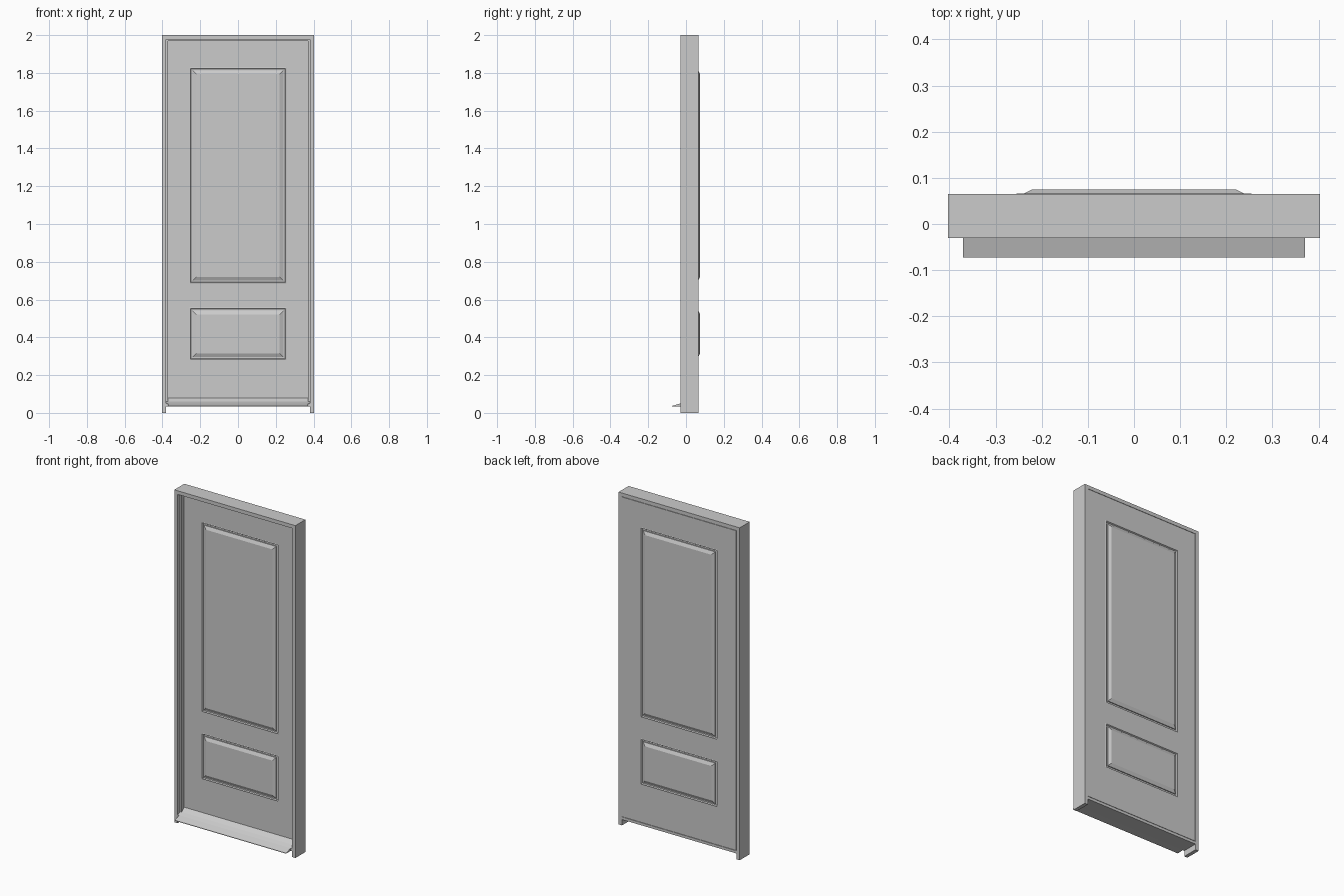
import bpy, bmesh

if "Cube" in bpy.data.objects:
    bpy.data.objects.remove(bpy.data.objects["Cube"])

HALF_W, TOP, WALL = 0.403, 2.0, 0.022
Y_FRONT, Y_BACK = -0.03, 0.065
LEAF_FRONT = 0.02


def finish(name, bm):
    bmesh.ops.remove_doubles(bm, verts=bm.verts, dist=1e-5)
    bmesh.ops.recalc_face_normals(bm, faces=bm.faces)
    mesh = bpy.data.meshes.new(name)
    bm.to_mesh(mesh)
    bm.free()
    obj = bpy.data.objects.new(name, mesh)
    bpy.context.collection.objects.link(obj)
    return obj


def bridge(bm, a, b):
    n = len(a)
    for i in range(n):
        j = (i + 1) % n
        bm.faces.new((a[i], a[j], b[j], b[i]))


def arch(name, inset0, inset1, y0, y1, base):
    """Mitred upside-down U: two legs and a head with a rectangular section."""
    bm = bmesh.new()
    section = [(inset0, y0), (inset1, y0), (inset1, y1), (inset0, y1)]
    rings = []
    for side, at_top in [(-1, False), (-1, True), (1, True), (1, False)]:
        rings.append([bm.verts.new((side * (HALF_W - d), y, TOP - d if at_top else base))
                      for d, y in section])
    for a, b in zip(rings, rings[1:]):
        bridge(bm, a, b)
    bm.faces.new(rings[0])
    bm.faces.new(rings[-1])
    return finish(name, bm)


def prism(name, profile, half_width):
    """Extrude a (y, z) profile symmetrically along x."""
    bm = bmesh.new()
    rings = [[bm.verts.new((x, y, z)) for y, z in profile] for x in (-half_width, half_width)]
    bridge(bm, *rings)
    for r in rings:
        bm.faces.new(r)
    return finish(name, bm)


def door_leaf():
    """Slab with two moulded raised panels on each side."""
    bm = bmesh.new()
    w, px, bottom, top = 0.379, 0.256, 0.053, TOP - WALL - 0.002
    xs = [-w, -px, px, w]
    zs = [bottom, 0.28, 0.557, 0.685, 1.828, top]
    # Moulding: inset from the panel edge, height off the slab
    moulding = [(0, 0), (0.004, 0.0015), (0.008, -0.005), (0.016, -0.005),
                (0.016, 0.0005), (0.035, 0.0097)]

    def rect(x0, x1, z0, z1, y):
        return [bm.verts.new(p) for p in ((x0, y, z0), (x1, y, z0), (x1, y, z1), (x0, y, z1))]

    for y, out in ((LEAF_FRONT, -1), (Y_BACK, 1)):
        for i in range(3):
            for k in range(5):
                cell = (xs[i], xs[i + 1], zs[k], zs[k + 1])
                if i == 1 and k in (1, 3):
                    rings = [rect(cell[0] + d, cell[1] - d, cell[2] + d, cell[3] - d, y + out * h)
                             for d, h in moulding]
                    for a, b in zip(rings, rings[1:]):
                        bridge(bm, a, b)
                    bm.faces.new(rings[-1])
                else:
                    bm.faces.new(rect(*cell, y))
    # Close the slab edges
    bmesh.ops.remove_doubles(bm, verts=bm.verts, dist=1e-5)
    bmesh.ops.bridge_loops(bm, edges=[e for e in bm.edges if e.is_boundary])
    return finish("door_leaf", bm)


# Frame and the stop the leaf closes against
arch("door_frame", 0, WALL, Y_FRONT, Y_BACK, 0.0)
arch("door_stop", WALL, 0.032, -0.005, 0.018, 0.045)

# Sill between the jambs, and its sloping nose out front
prism("sill", [(-0.03, 0.035), (Y_BACK, 0.035), (Y_BACK, 0.051), (0.019, 0.051),
               (0.019, 0.08), (-0.005, 0.06), (-0.03, 0.05)], HALF_W - WALL)
prism("sill_nose", [(-0.073, 0.034), (-0.03, 0.035), (-0.03, 0.05), (-0.073, 0.037)], 0.371)

door_leaf()
